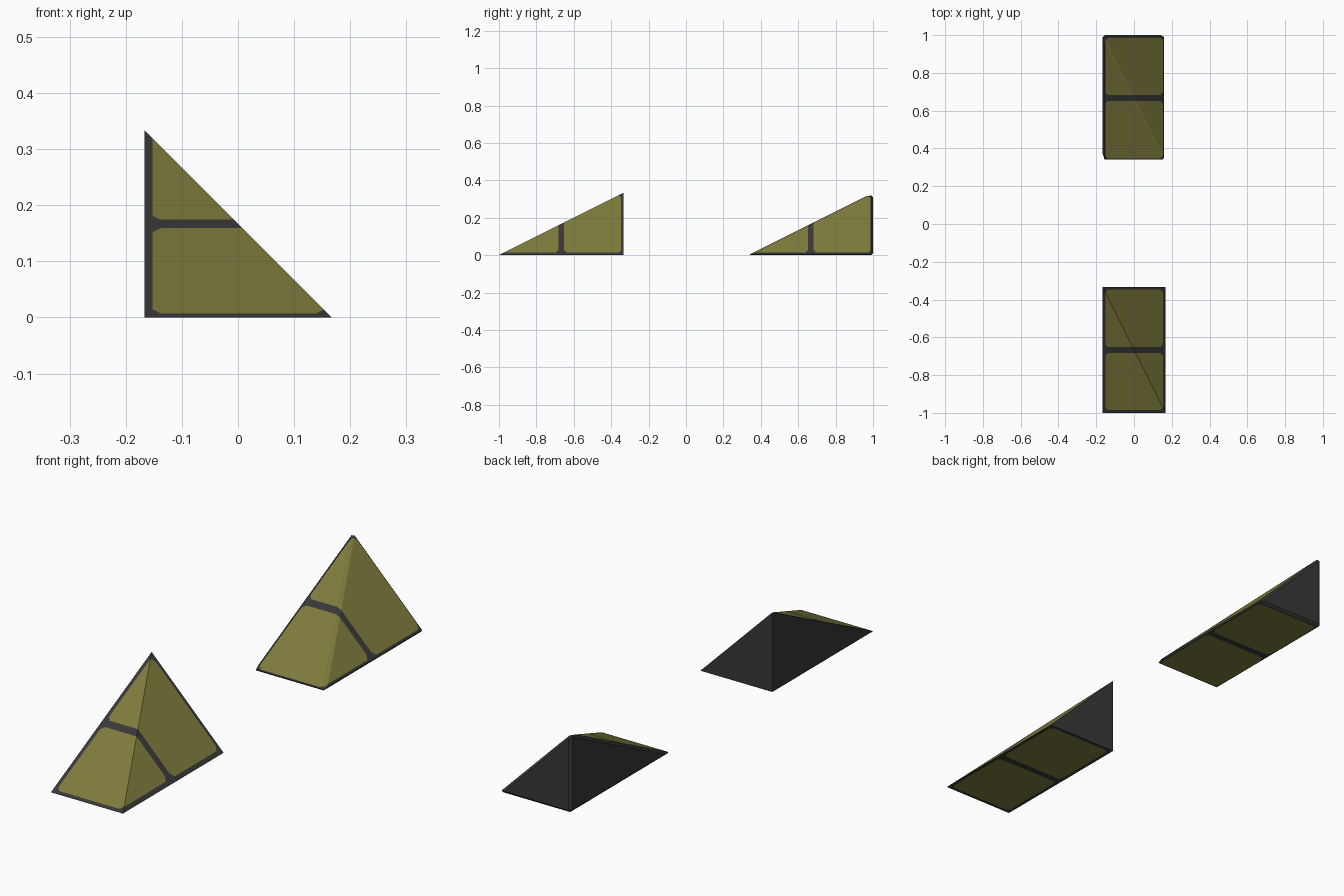
import bpy, bmesh
from mathutils import Vector

if "Cube" in bpy.data.objects:
    bpy.data.objects.remove(bpy.data.objects["Cube"])


def material(name, rgb):
    m = bpy.data.materials.new(name)
    m.diffuse_color = (*rgb, 1)
    m.use_nodes = True
    m.node_tree.nodes["Principled BSDF"].inputs["Base Color"].default_value = m.diffuse_color
    return m


OLIVE = material("olive panel", (0.21, 0.20, 0.045))
DARK = material("dark grey frame", (0.040, 0.040, 0.040))

W, L, H = 1 / 6, 1 / 3, 1 / 3          # half width, half length, height
PX0, PX1 = -0.152, 0.153               # panel limits across
PANELS = [(-0.319, -0.015), (0.015, 0.320)]   # panel limits along
CH = 0.014                             # corner cut of the panels


def in_panel(p):
    """True if a point, seen from above, lies inside a corner-cut panel."""
    for y0, y1 in PANELS:
        dx = min(p.x - PX0, PX1 - p.x)
        dy = min(p.y - y0, y1 - p.y)
        if dx > 0 and dy > 0 and dx + dy > CH:
            return True
    return False


def corner_slope(name, y, bevel=0.0):
    bm = bmesh.new()
    # four-sided base with the apex straight above the back left corner
    base = [bm.verts.new(c) for c in
            ((-W, -L, 0), (W, -L, 0), (W, L, 0), (-W, L, 0))]
    apex = bm.verts.new((-W, L, H))
    bm.faces.new(base[::-1])
    for a, b in ((0, 1), (1, 2)):
        bm.faces.new((base[a], base[b], apex))
    bm.faces.new((base[2], base[3], apex))
    bm.faces.new((base[3], base[0], apex))
    bmesh.ops.recalc_face_normals(bm, faces=bm.faces[:])
    if bevel:
        bmesh.ops.bevel(bm, geom=bm.edges[:], offset=bevel, segments=1,
                        affect='EDGES', clamp_overlap=True)

    # cut the panel outlines through the surface
    def cut(co, no):
        bmesh.ops.bisect_plane(bm, geom=bm.verts[:] + bm.edges[:] + bm.faces[:],
                               plane_co=co, plane_no=no, dist=1e-6)
    for x in (PX0, PX1):
        cut((x, 0, 0), (1, 0, 0))
    for pair in PANELS:
        for yy, sy in zip(pair, (1, -1)):
            cut((0, yy, 0), (0, 1, 0))
            for x, sx in ((PX0, 1), (PX1, -1)):
                cut((x + sx * CH, yy, 0), (sx, sy, 0))

    # upright faces and borders are dark, the panels are olive
    bm.normal_update()
    for f in bm.faces:
        panel = abs(f.normal.z) > 0.2 and in_panel(f.calc_center_median())
        f.material_index = 0 if panel else 1
    me = bpy.data.meshes.new(name)
    bm.to_mesh(me)
    bm.free()
    me.materials.append(OLIVE)
    me.materials.append(DARK)
    ob = bpy.data.objects.new(name, me)
    ob.location = (0, y, 0)
    bpy.context.collection.objects.link(ob)
    return ob


corner_slope("sharp_corner_slope", -2 / 3)
corner_slope("bevelled_corner_slope", 2 / 3, 0.01)
